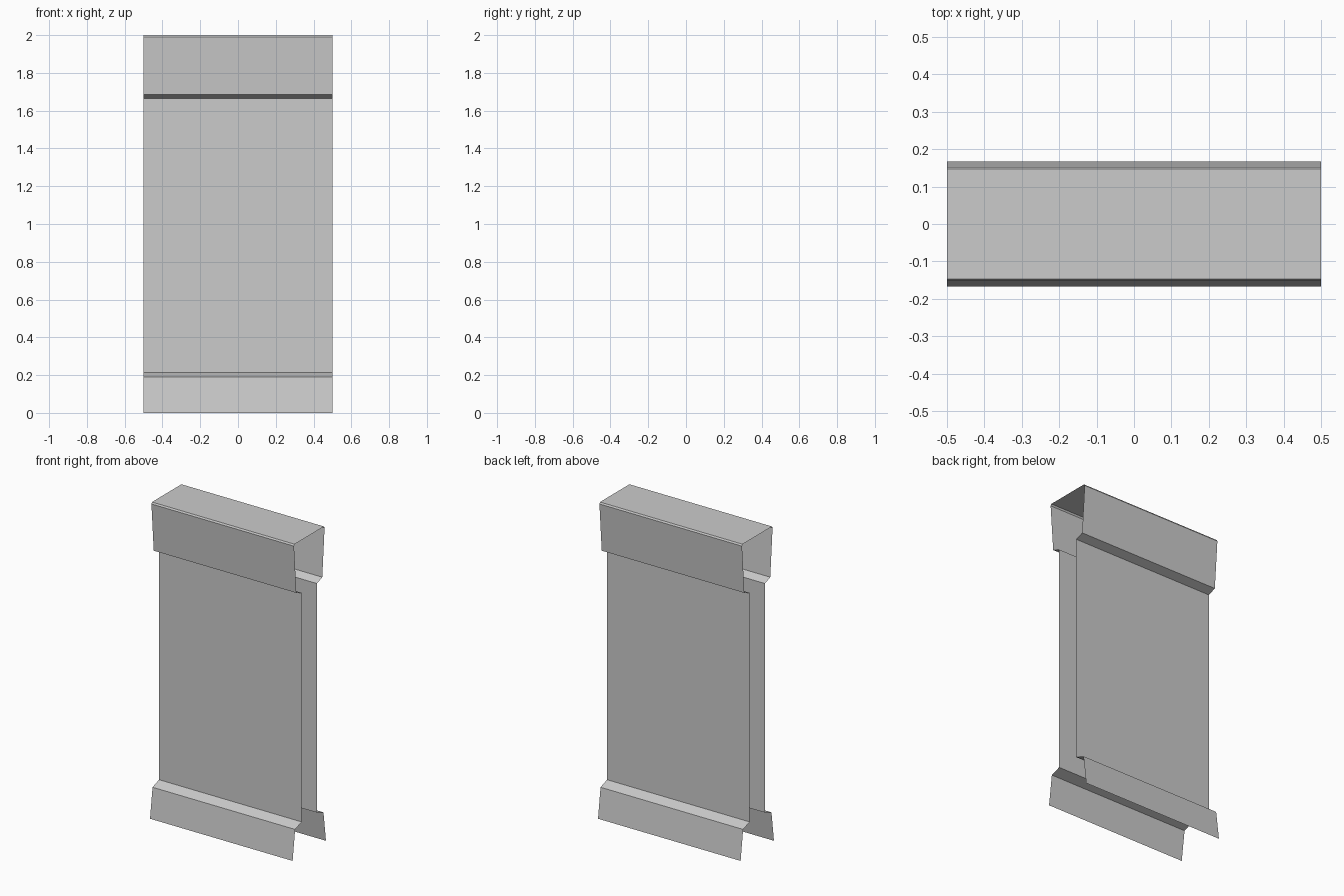
import bpy

if "Cube" in bpy.data.objects:
    bpy.data.objects.remove(bpy.data.objects["Cube"])

HALF_LENGTH = 0.5


def sheet(name, profile):
    """Sweep an open (y, z) profile along x as a thin sheet."""
    n = len(profile)
    verts = [(x, y, z) for x in (-HALF_LENGTH, HALF_LENGTH) for y, z in profile]
    faces = [(i, i + n, i + n + 1, i + 1) for i in range(n - 1)]
    mesh = bpy.data.meshes.new(name)
    mesh.from_pydata(verts, [], faces)
    mesh.update()
    obj = bpy.data.objects.new(name, mesh)
    bpy.context.collection.objects.link(obj)
    return obj


def mirrored(points):
    """Back half (bottom to top) followed by the front half, so normals face out."""
    return [(-y, z) for y, z in points] + [(y, z) for y, z in reversed(points)]


# Cap: sloped underside, tapering side, small chamfer and flat top
cap_side = [(0.077, 1.665), (0.130, 1.685), (0.153, 1.99), (0.147, 2.0)]
sheet("wall_cap", mirrored(cap_side))

# Front and back wall panels, with flared skirts below them
wall = [(0.077, 0.213), (0.077, 1.665)]
skirt = [(0.167, 0.0), (0.142, 0.19), (0.077, 0.213)]
for label, side in (("front", -1), ("back", 1)):
    for part, points in (("panel", wall), ("skirt", skirt)):
        profile = [(side * y, z) for y, z in points]
        if side > 0:
            profile.reverse()
        sheet(f"{label}_{part}", profile)
